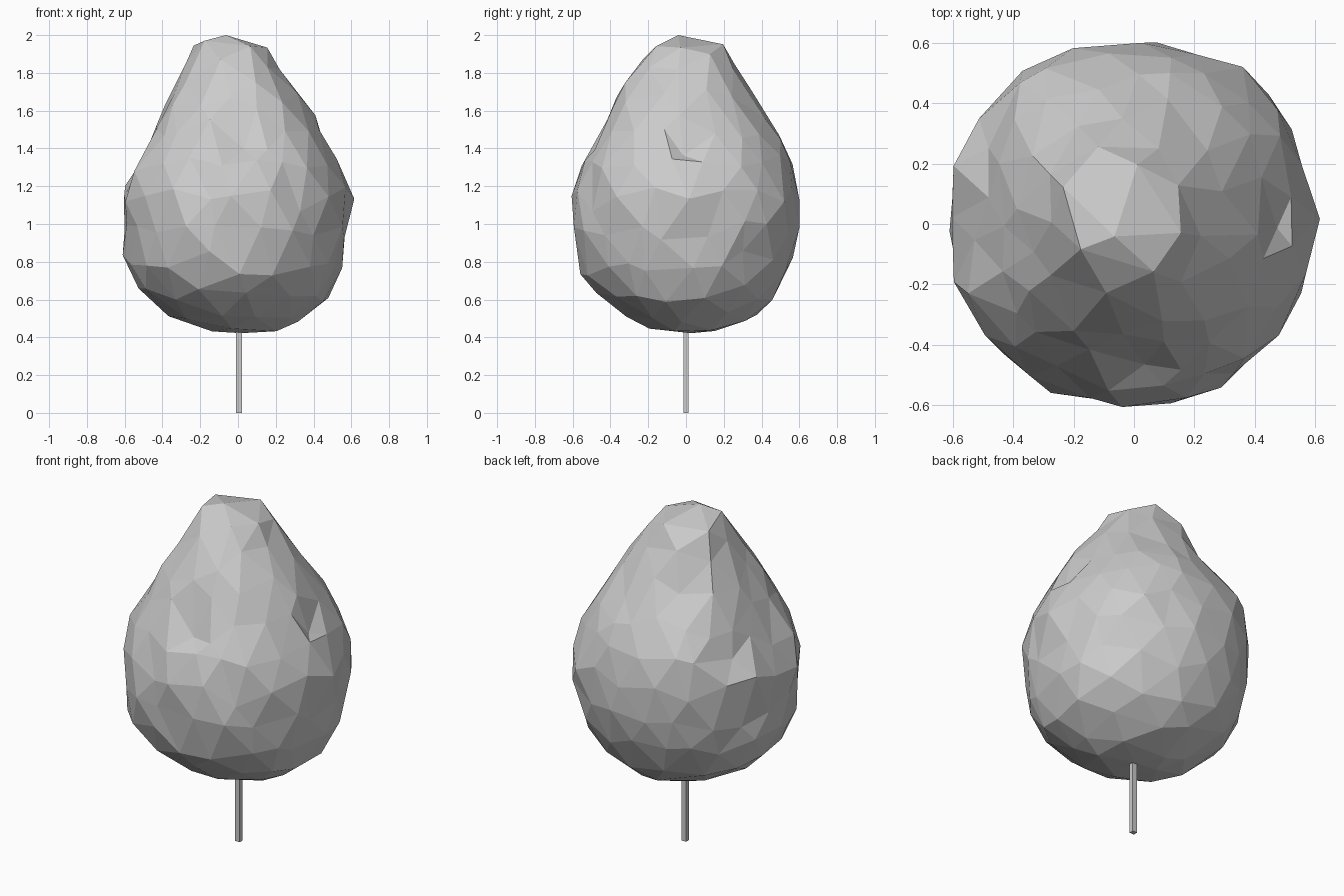
import bpy, bmesh, math, random
from mathutils import Vector

random.seed(5)
if "Cube" in bpy.data.objects:
    bpy.data.objects.remove(bpy.data.objects["Cube"], do_unlink=True)

grey = bpy.data.materials.new("plain grey")
grey.use_nodes = True
colour = (0.6, 0.6, 0.6, 1)
grey.diffuse_color = colour
grey.node_tree.nodes["Principled BSDF"].inputs["Base Color"].default_value = colour


def add_object(name, bm):
    bmesh.ops.recalc_face_normals(bm, faces=bm.faces)
    mesh = bpy.data.meshes.new(name)
    bm.to_mesh(mesh)
    bm.free()
    mesh.materials.append(grey)
    obj = bpy.data.objects.new(name, mesh)
    bpy.context.collection.objects.link(obj)
    return obj


# Crown outline from bottom to top: height, then reach to right, left, front, back
outline = [
    (.42, 0, 0, 0, 0),
    (.435, .18, .26, .18, .2),
    (.54, .43, .4, .38, .43),
    (.66, .53, .54, .51, .5),
    (.83, .61, .57, .6, .57),
    (1.1, .62, .62, .61, .615),
    (1.27, .61, .56, .59, .59),
    (1.4, .47, .49, .49, .54),
    (1.6, .41, .4, .41, .4),
    (1.83, .26, .21, .29, .25),
    (1.95, .25, .15, .16, .19),
    (2, .18, .06, .09, .09),
    (2, 0, 0, 0, 0),
]
lengths = [0]
for a, b in zip(outline, outline[1:]):
    step = math.hypot(b[0] - a[0], (sum(b[1:]) - sum(a[1:])) / 4)
    lengths.append(lengths[-1] + step)

# Leaf clumps that stand out between the four sides: centre and amount
clumps = [
    (Vector((-.38, .4, 1.36)), .05),
    (Vector((-.2, .22, 1.82)), .05),
    (Vector((-.32, -.33, 1.5)), .03),
    (Vector((.43, .45, 1.2)), .025),
    (Vector((.3, -.3, 1.5)), .02),
    (Vector((-.43, -.43, .8)), .02),
]


def outline_at(t):
    d = t * lengths[-1]
    for i in range(len(outline) - 1):
        if d <= lengths[i + 1] or i == len(outline) - 2:
            f = min(1, (d - lengths[i]) / (lengths[i + 1] - lengths[i]))
            return [p + (q - p) * f for p, q in zip(outline[i], outline[i + 1])]


# Crown: faceted ball shaped by the outline, with an uneven surface
bm = bmesh.new()
bmesh.ops.create_icosphere(bm, subdivisions=3, radius=1)
for v in bm.verts:
    wobble = Vector([random.uniform(-.07, .07) for _ in range(3)])
    n = (v.co + wobble).normalized()
    z, right, left, front, back = outline_at(1 - math.acos(n.z) / math.pi)
    flat = max(math.hypot(n.x, n.y), 1e-6)
    cx, cy = n.x / flat, n.y / flat
    swell = random.uniform(.975, 1.02)
    v.co = Vector((cx * (left if cx > 0 else right) * swell,
                   cy * (back if cy > 0 else front) * swell, z))
    push = sum(amount * math.exp(-((v.co - centre).length / .22) ** 2)
               for centre, amount in clumps)
    v.co += Vector((cx, cy, 0)) * push

# Drooping folds on the upper slopes
slopes = [v for v in bm.verts if 1 < v.co.z < 1.7]
for v in random.sample(slopes, 6):
    v.co.z -= .06
add_object("crown", bm)

# Trunk: thin square post running up into the crown
bm = bmesh.new()
bmesh.ops.create_cube(bm, size=1)
bmesh.ops.scale(bm, verts=bm.verts, vec=(.03, .026, .6))
bmesh.ops.translate(bm, verts=bm.verts, vec=(.005, 0, .3))
add_object("trunk", bm)
